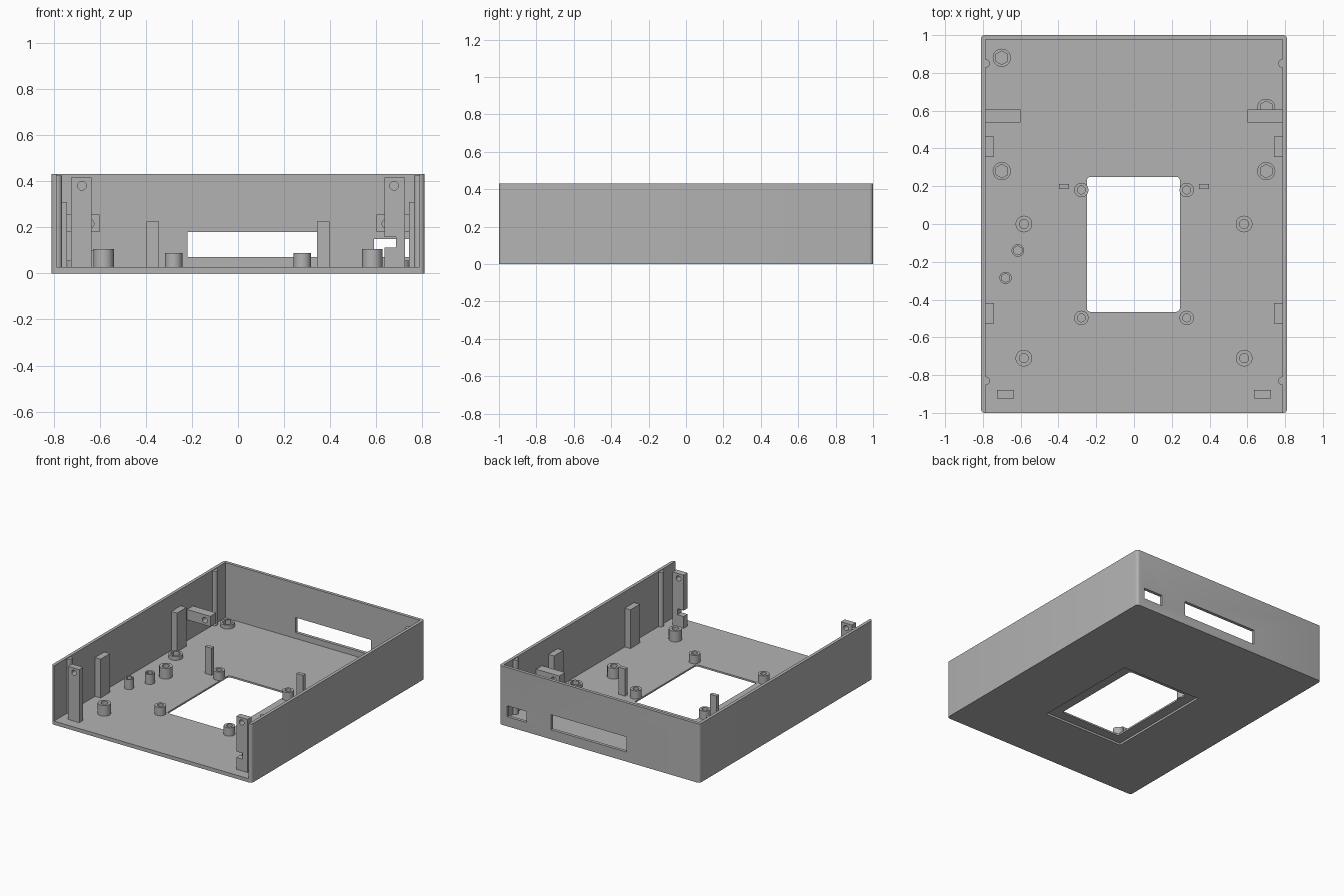
import bpy, bmesh, math
from mathutils import Matrix, Vector

if "Cube" in bpy.data.objects:
    bpy.data.objects.remove(bpy.data.objects["Cube"], do_unlink=True)

grey = bpy.data.materials.new("plain_grey")
grey.use_nodes = True
colour = (0.45, 0.45, 0.45, 1)
grey.diffuse_color = colour
grey.node_tree.nodes["Principled BSDF"].inputs["Base Color"].default_value = colour

FLOOR = 0.027      # top of the floor plate
SINK = 0.022       # parts start slightly inside the floor


def make(name, bm):
    bmesh.ops.recalc_face_normals(bm, faces=bm.faces)
    mesh = bpy.data.meshes.new(name)
    bm.to_mesh(mesh)
    bm.free()
    mesh.materials.append(grey)
    ob = bpy.data.objects.new(name, mesh)
    bpy.context.collection.objects.link(ob)
    return ob


def box(name, x, y, z, corner=0.0):
    """Box from (min, max) pairs, with optional rounded upright edges."""
    bm = bmesh.new()
    bmesh.ops.create_cube(bm, size=1)
    for v in bm.verts:
        v.co = Vector([r[0] if c < 0 else r[1] for c, r in zip(v.co, (x, y, z))])
    if corner:
        upright = [e for e in bm.edges
                   if abs(e.verts[0].co.z - e.verts[1].co.z) > 1e-4]
        bmesh.ops.bevel(bm, geom=upright, offset=corner, segments=5,
                        profile=0.5, affect='EDGES')
    return make(name, bm)


def rod(name, centre, radius, length, axis='Z', sides=32):
    bm = bmesh.new()
    bmesh.ops.create_cone(bm, cap_ends=True, segments=sides, radius1=radius,
                          radius2=radius, depth=length)
    turn = {'X': Matrix.Rotation(math.pi / 2, 4, 'Y'),
            'Y': Matrix.Rotation(math.pi / 2, 4, 'X'),
            'Z': Matrix.Identity(4)}[axis]
    bm.transform(Matrix.Translation(centre) @ turn)
    return make(name, bm)


def cut(ob, *cutters):
    """Subtract the cutters, bake the result and delete them."""
    for c in cutters:
        c.hide_render = True
        mod = ob.modifiers.new("cut", 'BOOLEAN')
        mod.operation = 'DIFFERENCE'
        mod.solver = 'EXACT'
        mod.object = c
    bpy.context.view_layer.update()
    graph = bpy.context.evaluated_depsgraph_get()
    baked = bpy.data.meshes.new_from_object(ob.evaluated_get(graph))
    ob.modifiers.clear()
    ob.data = baked
    for c in cutters:
        bpy.data.objects.remove(c, do_unlink=True)


def standoff(name, x, y, radius, hole, top, sides=32):
    ob = rod(name, (x, y, (SINK + top) / 2), radius, top - SINK)
    cut(ob, rod("bore", (x, y, top / 2), hole, top + 0.1, sides=sides))


def span(side, a, b):
    return tuple(sorted((side * a, side * b)))


# Open-fronted tray with back slots, floor window and recess underneath
tray = box("tray", (-0.81, 0.81), (-1, 1), (0, 0.43), corner=0.02)
cut(tray,
    box("inside", (-0.787, 0.787), (-1.1, 0.977), (FLOOR, 1)),
    box("long_slot", (-0.22, 0.39), (0.9, 1.1), (0.07, 0.18)),
    box("small_slot", (0.59, 0.745), (0.9, 1.1), (0.07, 0.15)),
    box("window", (-0.25, 0.243), (-0.465, 0.25), (-0.1, 0.1), corner=0.02),
    box("recess", (-0.325, 0.325), (-0.535, 0.287), (-0.1, 0.015)))

for side, word in ((-1, "right"), (1, "left")):
    # Upright ribs against the side walls
    for y, end in ((-0.83, "front"), (0.85, "back")):
        rod(f"{word}_{end}_rib", (side * 0.785, y, 0.224), 0.022, 0.402)

    # Drilled wall blocks
    for y, end in ((-0.472, "front"), (0.41, "back")):
        block = box(f"{word}_{end}_wall_block", span(side, 0.742, 0.795),
                    (y - 0.054, y + 0.054), (SINK, 0.31))
        cut(block, *[rod("hole", (side * 0.75, y, z), 0.02, 0.07, 'X')
                     for z in (0.13, 0.26)])

    # Bracket arms near the back
    arm = box(f"{word}_bracket_arm", span(side, 0.6, 0.795),
              (0.537, 0.605), (0.18, 0.255))
    cut(arm, rod("hole", (side * 0.645, 0.57, 0.215), 0.02, 0.2, 'Y'))

    # Tall front posts, the left one notched
    post = box(f"{word}_front_post", span(side, 0.635, 0.725),
               (-0.925, -0.88), (SINK, 0.415))
    cutters = [rod("hole", (side * 0.677, -0.9, 0.38), 0.019, 0.2, 'Y')]
    if side > 0:
        cutters.append(box("notch", (0.6, 0.685), (-1, -0.8), (0.113, 0.157)))
    cut(post, *cutters)

    # Slim guide posts behind the window
    box(f"{word}_guide_post", span(side, 0.343, 0.397),
        (0.185, 0.213), (SINK, 0.225))

    # Round standoffs
    for y, end in ((-0.71, "front"), (0.0, "middle")):
        standoff(f"{word}_{end}_standoff", side * 0.583, y, 0.044, 0.024, 0.105)
    for y, end in ((-0.497, "front"), (0.18, "back")):
        standoff(f"{word}_{end}_window_standoff", side * 0.279, y,
                 0.038, 0.021, 0.088)

# Low bosses with hexagonal sockets
for i, (x, y) in enumerate(((-0.7, 0.88), (-0.7, 0.28), (0.7, 0.28), (0.7, 0.615))):
    standoff(f"hex_boss_{i + 1}", x, y, 0.048, 0.036, 0.055, sides=6)

# Two small posts on the right side of the floor
standoff("small_post_back", -0.615, -0.14, 0.033, 0.024, 0.1, sides=6)
standoff("small_post_front", -0.68, -0.285, 0.032, 0.024, 0.1, sides=6)

# Smooth round surfaces, crisp edges
bpy.ops.object.select_all(action='DESELECT')
for ob in bpy.context.collection.objects:
    if ob.type == 'MESH' and grey.name in ob.data.materials:
        ob.select_set(True)
        bpy.context.view_layer.objects.active = ob
bpy.ops.object.shade_smooth_by_angle(angle=math.radians(30))
